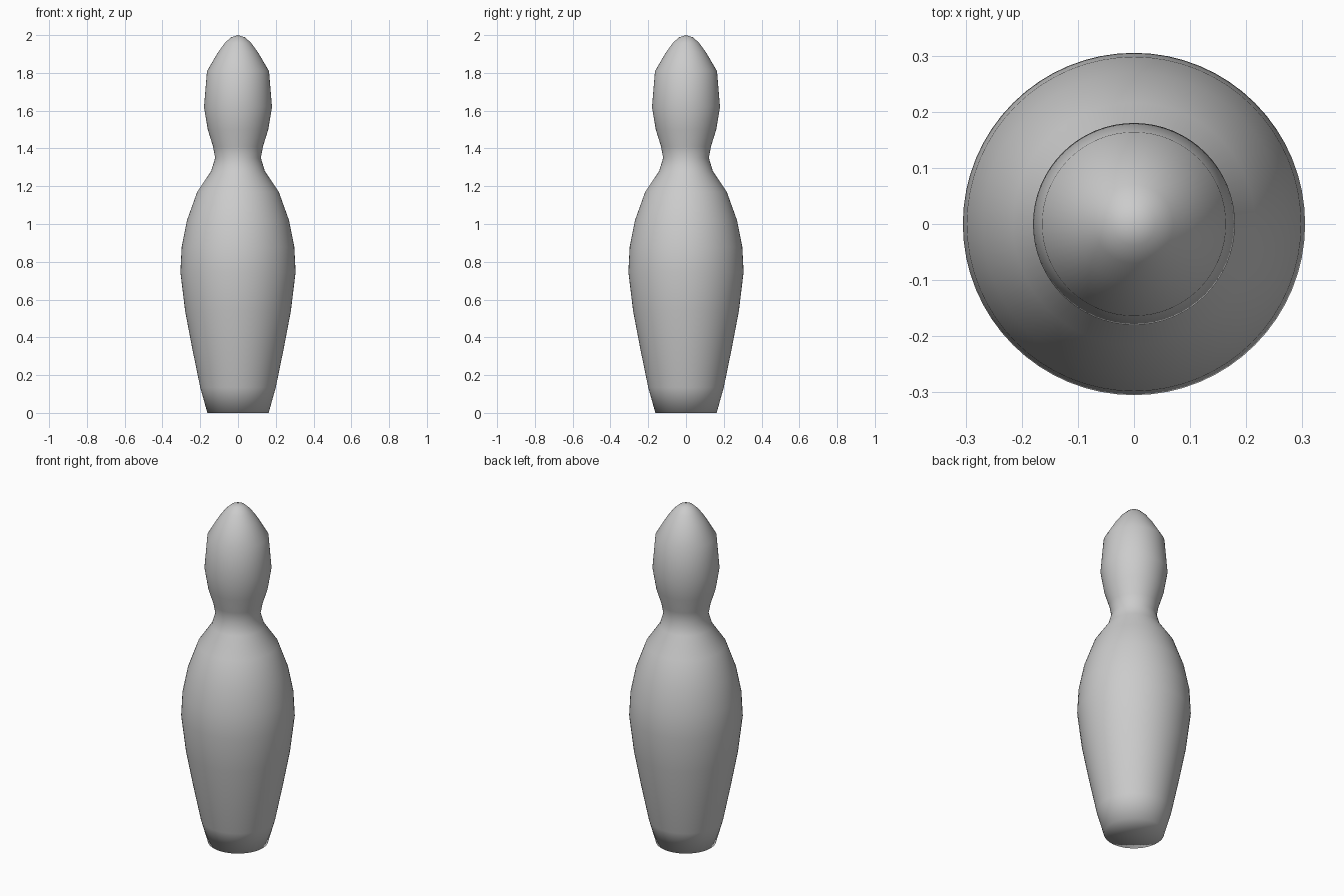
import bpy, bmesh
from math import tau

if "Cube" in bpy.data.objects:
    bpy.data.objects.remove(bpy.data.objects["Cube"])

# Half outline of the pin: (radius, height), base to crown
profile = [
    (0, 0), (0.162, 0), (0.2, 0.135), (0.242, 0.34), (0.28, 0.54),
    (0.305, 0.745), (0.298, 0.88), (0.27, 1.02), (0.216, 1.17), (0.142, 1.28),
    (0.121, 1.35), (0.132, 1.41), (0.16, 1.5), (0.18, 1.62), (0.164, 1.81),
    (0.105, 1.91), (0.07, 1.958), (0.038, 1.988), (0, 2),
]

# Spin the outline around z
bm = bmesh.new()
verts = [bm.verts.new((r, 0, z)) for r, z in profile]
edges = [bm.edges.new(pair) for pair in zip(verts, verts[1:])]
bmesh.ops.spin(bm, geom=verts + edges, cent=(0, 0, 0), axis=(0, 0, 1),
               angle=tau, steps=64, use_duplicate=False)
bmesh.ops.remove_doubles(bm, verts=bm.verts, dist=1e-4)
bmesh.ops.recalc_face_normals(bm, faces=bm.faces)
for f in bm.faces:
    f.smooth = True

# Pin object, smooth all over
mesh = bpy.data.meshes.new("bowling_pin")
bm.to_mesh(mesh)
bm.free()
pin = bpy.data.objects.new("bowling_pin", mesh)
bpy.context.collection.objects.link(pin)
